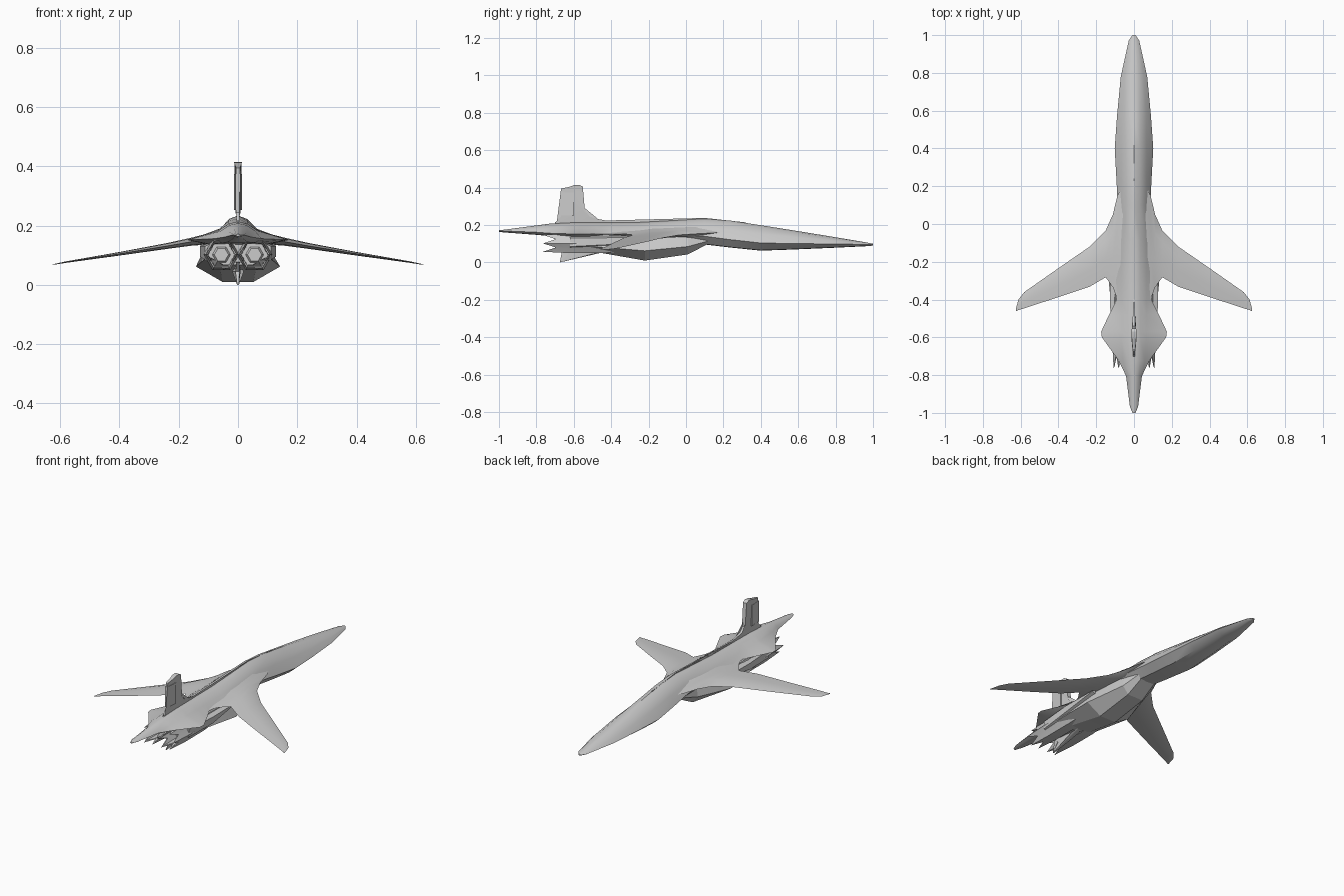
import bpy, bmesh, math
from mathutils import Vector

if "Cube" in bpy.data.objects:
    bpy.data.objects.remove(bpy.data.objects["Cube"])

grey = bpy.data.materials.new("hull grey")
grey.use_nodes = True
colour = (0.6, 0.6, 0.6, 1)
grey.diffuse_color = colour
grey.node_tree.nodes["Principled BSDF"].inputs["Base Color"].default_value = colour


def finish(name, bm, angle=25):
    """Turn a bmesh into a named, shaded object."""
    bmesh.ops.remove_doubles(bm, verts=bm.verts, dist=0.0004)
    bmesh.ops.recalc_face_normals(bm, faces=bm.faces)
    mesh = bpy.data.meshes.new(name)
    bm.to_mesh(mesh)
    bm.free()
    mesh.materials.append(grey)
    obj = bpy.data.objects.new(name, mesh)
    bpy.context.collection.objects.link(obj)
    bpy.ops.object.select_all(action='DESELECT')
    obj.select_set(True)
    bpy.context.view_layer.objects.active = obj
    bpy.ops.object.shade_smooth_by_angle(angle=math.radians(angle))
    return obj


def loft(name, rings, angle=25, cap_start=True, cap_end=True):
    """Skin closed rings that all have the same number of points."""
    bm = bmesh.new()
    rows = [[bm.verts.new(p) for p in ring] for ring in rings]
    n = len(rows[0])
    for a, b in zip(rows, rows[1:]):
        for i in range(n):
            j = (i + 1) % n
            bm.faces.new((a[i], a[j], b[j], b[i]))
    if cap_start:
        bm.faces.new(rows[0])
    if cap_end:
        bm.faces.new(rows[-1])
    return finish(name, bm, angle)


def mirrored(half, y):
    """Full ring from (x, z) points running from top centre to bottom centre."""
    right = [(x, y, z) for x, z in half]
    left = [(-x, y, z) for x, z in reversed(half) if x > 0]
    return right + left


# Main hull: y, half width, top z, edge z, bottom z
hull_stations = [
    (1.00, .008, .100, .096, .092), (.97, .028, .106, .096, .089),
    (.78, .070, .138, .099, .080), (.57, .090, .172, .101, .071),
    (.40, .102, .199, .104, .065), (.235, .093, .224, .122, .082),
    (.10, .086, .234, .140, .098), (-.08, .098, .224, .150, .115),
    (-.25, .110, .215, .153, .125), (-.40, .092, .214, .153, .128),
    (-.48, .132, .214, .153, .132), (-.57, .174, .214, .152, .136),
    (-.60, .170, .214, .152, .138), (-.725, .080, .208, .156, .143),
    (-.805, .042, .197, .162, .150), (-.965, .022, .176, .168, .162),
    (-1.0, .008, .172, .168, .165)]
rings = []
for y, w, top, edge, low in hull_stations:
    rise = top - edge
    x1, x2 = min(.35 * w, .032), min(.72 * w, .066)
    rings.append(mirrored([(0, top), (x1, top - .12 * rise), (x2, edge + .5 * rise),
                           (w, edge), (.55 * w, low), (0, low - .002)], y))
loft("main_hull", rings, 32)

# Swept wings: x, leading y, trailing y, z, half thickness
wing_stations = [
    (.04, .25, -.44, .168, .030), (.088, .15, -.40, .158, .022),
    (.112, .05, -.335, .153, .018), (.15, -.035, -.282, .147, .014),
    (.235, -.12, -.332, .132, .010), (.40, -.234, -.387, .105, .006),
    (.58, -.36, -.446, .077, .0025), (.612, -.40, -.456, .071, .0015),
    (.626, -.452, -.463, .069, .001)]
for side, label in ((1, "left"), (-1, "right")):
    rings = []
    for x, lead, trail, z, t in wing_stations:
        chord = lead - trail
        rings.append([(side * x, lead, z), (side * x, lead - .25 * chord, z + t),
                      (side * x, lead - .6 * chord, z + .8 * t), (side * x, trail, z),
                      (side * x, lead - .6 * chord, z - .8 * t),
                      (side * x, lead - .25 * chord, z - t)])
    loft(label + "_wing", rings, 32)

# Faceted belly pod: y, bottom half width, bottom z, wide half width, wide z, top half width, top z
pod_stations = [
    (.12, .045, .100, .065, .115, .06, .15), (.01, .050, .043, .085, .085, .075, .15),
    (-.22, .052, .010, .142, .062, .095, .14), (-.46, .060, .052, .118, .082, .100, .15),
    (-.62, .050, .068, .098, .095, .095, .15)]
loft("belly_pod", [mirrored([(0, tz), (tw, tz), (ww, wz), (bw, bz), (0, bz)], y)
                   for y, bw, bz, ww, wz, tw, tz in pod_stations], 12)

# Hexagonal engines with saw-toothed nozzles and recessed cones
def hexagon(cx, cz, radius, y, teeth=0):
    ring = []
    for i in range(12):
        a = i * math.pi / 6
        r = radius if i % 2 == 0 else radius * math.cos(math.pi / 6)
        ring.append((cx + r * math.cos(a), y - (teeth if i % 2 == 0 else 0),
                     cz + r * math.sin(a)))
    return ring

for side, label in ((1, "left"), (-1, "right")):
    cx, cz = side * .056, .102
    loft(label + "_engine", [
        hexagon(cx, cz, .050, -.30), hexagon(cx, cz, .060, -.45),
        hexagon(cx, cz, .060, -.62), hexagon(cx, cz, .052, -.695, .07),
        hexagon(cx, cz, .046, -.690, .06), hexagon(cx, cz, .044, -.60),
        hexagon(cx, cz, .024, -.63)], 12)

    # Slim intake cheeks under the wing roots
    cheek = [(-.20, .102, .125, .118, .142), (-.42, .100, .128, .085, .142),
             (-.62, .092, .112, .075, .140)]
    loft(label + "_intake_cheek",
         [[(side * a, y, z1), (side * b, y, z1 + .01), (side * b, y, z2 - .01),
           (side * a, y, z2)] for y, a, b, z1, z2 in cheek], 12)

# Plates cut from side outlines, tapered toward front and rear
def plate(name, outline, thick, mid, reach):
    bm = bmesh.new()
    sides = [[], []]
    for y, z in outline:
        t = max(.001, thick * (1 - abs(y - mid) / reach))
        for k in (0, 1):
            sides[k].append(bm.verts.new(((1 - 2 * k) * t, y, z)))
    for k in (0, 1):
        bm.faces.new(sides[k])
    n = len(outline)
    for i in range(n):
        j = (i + 1) % n
        bm.faces.new((sides[0][i], sides[0][j], sides[1][j], sides[1][i]))
    bmesh.ops.triangulate(bm, faces=bm.faces)
    finish(name, bm, 20)

plate("tail_fin", [(-.71, .20), (-.69, .222), (-.668, .245), (-.668, .395), (-.62, .405),
                   (-.60, .413), (-.57, .415), (-.552, .405), (-.547, .35), (-.540, .27),
                   (-.515, .245), (-.47, .232), (-.38, .215), (-.38, .20)], .014, -.58, .17)
plate("rudder", [(-.672, .252), (-.672, .375), (-.60, .375), (-.60, .252)], .014, -.60, .16)
plate("spine_ridge", [(.32, .205), (.32, .214), (.10, .238), (-.25, .219), (-.70, .217),
                      (-.70, .20)], .002, -.2, 2)
# Ventral spike below the engines
plate("ventral_spike", [(-.42, .06), (-.50, .045), (-.675, 0), (-.63, .045), (-.66, .075),
                        (-.45, .09)], .022, -.52, .18)
